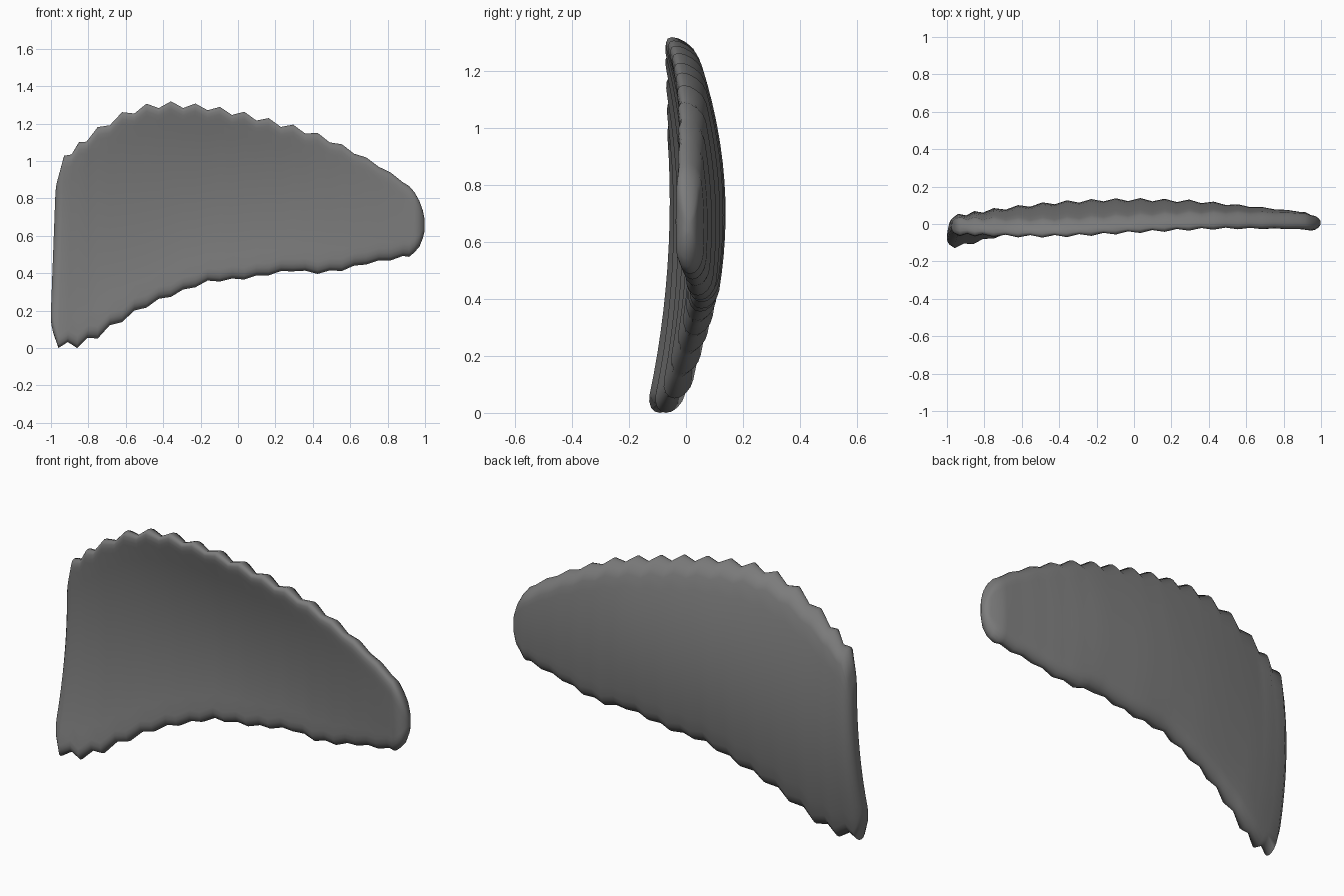
import bpy, bmesh, math

if "Cube" in bpy.data.objects:
    bpy.data.objects.remove(bpy.data.objects["Cube"])

# outline and bow of the fin at key stations: x, bottom z, top z, bottom y, middle y, top y
KEYS = [
    (-0.96, 0.03, 1.00, -0.092, -0.008, -0.020),
    (-0.85, 0.03, 1.10, -0.068, 0.012, -0.024),
    (-0.75, 0.08, 1.18, -0.040, 0.028, -0.028),
    (-0.62, 0.165, 1.26, -0.013, 0.044, -0.032),
    (-0.49, 0.24, 1.305, 0.012, 0.057, -0.034),
    (-0.36, 0.295, 1.318, 0.030, 0.067, -0.032),
    (-0.16, 0.37, 1.30, 0.047, 0.076, -0.022),
    (0.03, 0.385, 1.263, 0.055, 0.078, -0.010),
    (0.29, 0.43, 1.195, 0.055, 0.071, 0.003),
    (0.42, 0.415, 1.155, 0.050, 0.063, 0.008),
    (0.55, 0.43, 1.097, 0.042, 0.052, 0.010),
    (0.68, 0.465, 1.03, 0.034, 0.040, 0.010),
    (0.80, 0.485, 0.96, 0.024, 0.029, 0.010),
    (0.92, 0.508, 0.875, 0.014, 0.017, 0.008),
]


def station(x):
    """Linear interpolation of the key stations."""
    x = min(max(x, KEYS[0][0]), KEYS[-1][0])
    for a, b in zip(KEYS, KEYS[1:]):
        if x <= b[0]:
            f = (x - a[0]) / (b[0] - a[0])
            return [p + (q - p) * f for p, q in zip(a[1:], b[1:])]


# section parameters: rounded caps, the middle is a plain span
CAP = [1 - math.cos(math.radians(a)) for a in (0, 22, 45, 68, 90)]
SPAN = 12


def section(x_bot, x_top, z0, z1, ys, half, cap=0.065):
    """Closed loop of points: up the back, down the front."""
    yb, ym, yt = ys
    length = z1 - z0
    ds = [cap * c for c in CAP]
    levels = ds + [cap + (length - 2 * cap) * i / SPAN for i in range(1, SPAN)] \
        + [length - d for d in reversed(ds)]

    def point(d, side):
        t = d / length
        u = 1 - min(1, min(d, length - d) / cap)
        swell = 0.88 + 0.12 * math.sin(math.pi * t)
        n = half * swell * math.sqrt(max(0, 1 - u * u)) * side
        # bowed middle surface through bottom, middle and top; the top rim leans forward
        y = yb * (1 - t) * (1 - 2 * t) + ym * 4 * t * (1 - t) + yt * t * (2 * t - 1)
        if t > 0.5:
            y -= 0.3 * half * u * u
        return (x_bot + (x_top - x_bot) * t, y + n, z0 + d)
    return [point(d, 1) for d in levels] + [point(d, -1) for d in reversed(levels[1:-1])]


rings = []
# rounded root edge
root = (-0.088, -0.014, -0.018)
rings.append(section(-1.001, -0.976, 0.19, 0.85, (-0.075, -0.016, -0.016), 0.012))
rings.append(section(-0.998, -0.971, 0.14, 0.89, (-0.082, -0.015, -0.017), 0.028))
rings.append(section(-0.988, -0.960, 0.095, 0.93, root, 0.040))

# ribbed body: every other section is larger, which makes the toothed rim
xs = [(-0.96, -0.93), (-0.91, -0.89), (-0.86, -0.85), (-0.805, -0.81), (-0.75, -0.75)]
xs += [(-0.685 + 0.0653 * i,) * 2 for i in range(25)] + [(0.915, 0.915)]
for i, (xb, xt) in enumerate(xs):
    big = 1 if i % 2 == 0 else -1
    fade = min(1, (0.98 - xb) / 0.7)
    low_fade = min(1, max(0.35, (0.1 - xb) / 0.9))
    z0, z1 = station(xb)[0], station(xt)[1]
    rings.append(section(xb, xt, z0 - 0.016 * big * low_fade, z1 + 0.015 * big * fade,
                         station(xb)[2:], 0.049 + 0.008 * big * fade - 0.004 * (1 - fade)))

# rounded tip
for x, z0, z1, half, cap in ((0.945, 0.527, 0.845, 0.042, 0.06), (0.970, 0.556, 0.80, 0.036, 0.055),
                             (0.988, 0.60, 0.75, 0.024, 0.045), (0.998, 0.64, 0.70, 0.009, 0.02)):
    rings.append(section(x, x, z0, z1, (0.004, 0.006, 0.004), half, cap))

# skin the sections
bm = bmesh.new()
loops = [[bm.verts.new(p) for p in ring] for ring in rings]
for a, b in zip(loops, loops[1:]):
    for j in range(len(a)):
        k = (j + 1) % len(a)
        bm.faces.new((a[j], a[k], b[k], b[j]))
bm.faces.new(loops[0])
bm.faces.new(loops[-1])
low = min(v.co.z for v in bm.verts)
for v in bm.verts:
    v.co.z -= low
bmesh.ops.recalc_face_normals(bm, faces=bm.faces)
mesh = bpy.data.meshes.new("ribbed_fin")
bm.to_mesh(mesh)
bm.free()
fin = bpy.data.objects.new("ribbed_fin", mesh)
bpy.context.collection.objects.link(fin)

grey = bpy.data.materials.new("dark grey")
grey.diffuse_color = (0.2, 0.2, 0.2, 1)
grey.use_nodes = True
grey.node_tree.nodes["Principled BSDF"].inputs["Base Color"].default_value = grey.diffuse_color
mesh.materials.append(grey)

bpy.context.view_layer.objects.active = fin
fin.select_set(True)
bpy.ops.object.shade_smooth_by_angle(angle=math.radians(80))
